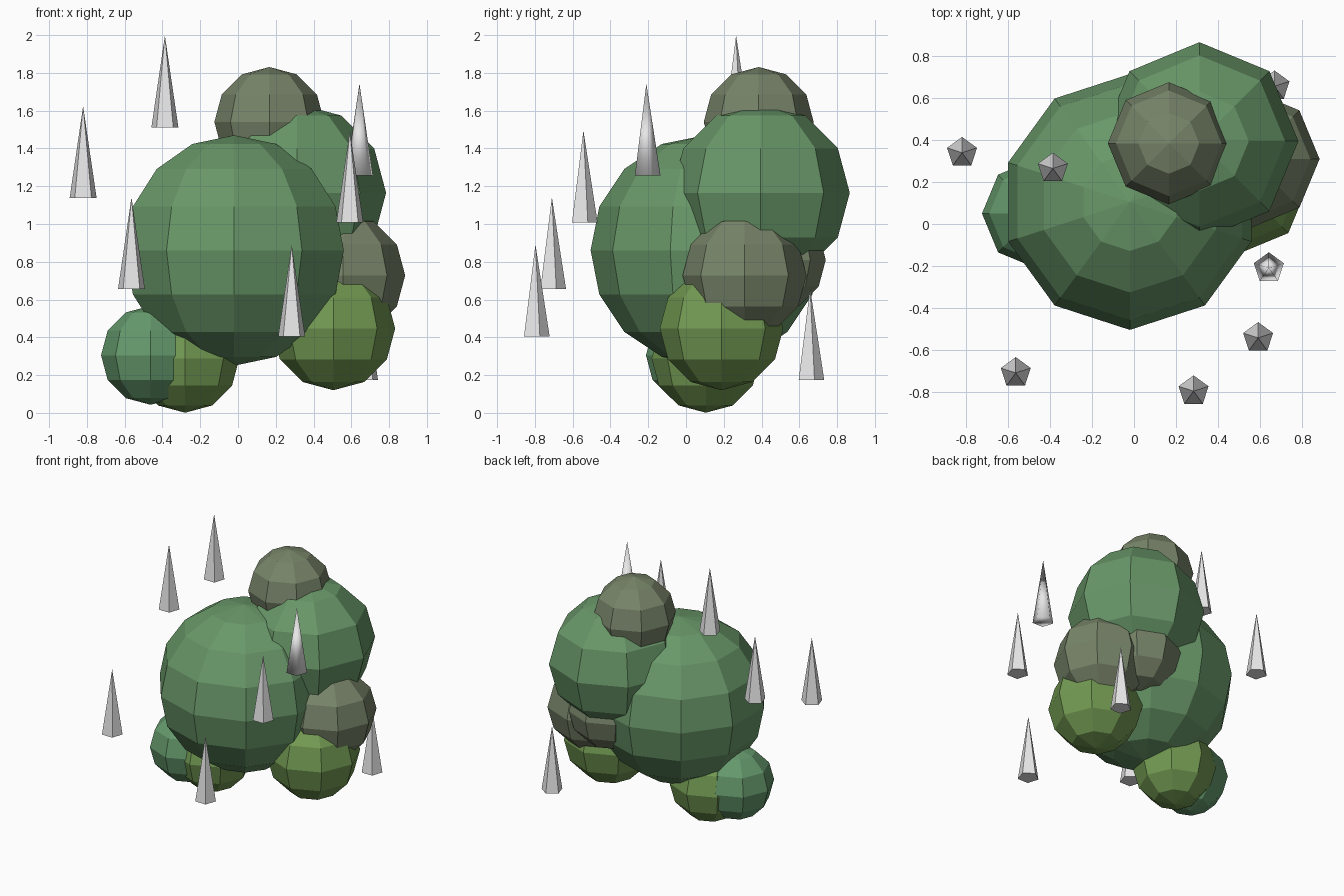
import bpy

cube = bpy.data.objects.get("Cube")
if cube:
    bpy.data.objects.remove(cube, do_unlink=True)


def material(name, rgb):
    mat = bpy.data.materials.new(name)
    mat.use_nodes = True
    mat.diffuse_color = (*rgb, 1)
    mat.node_tree.nodes["Principled BSDF"].inputs["Base Color"].default_value = (*rgb, 1)
    return mat


leaf_green = material("leaf green", (0.14, 0.31, 0.14))
cool_green = material("cool green", (0.13, 0.32, 0.15))
olive = material("olive green", (0.17, 0.32, 0.085))
moss_grey = material("moss grey", (0.185, 0.23, 0.14))
pale_grey = material("pale grey", (0.8, 0.8, 0.8))


def finish(name, mat):
    obj = bpy.context.object
    obj.name = name
    obj.data.materials.append(mat)
    return obj


def clump(name, mat, centre, radius, segments=8, rings=6):
    bpy.ops.mesh.primitive_uv_sphere_add(segments=segments, ring_count=rings,
                                         radius=radius, location=centre)
    return finish(name, mat)


def spike(name, x, y, base, height=0.486):
    bpy.ops.mesh.primitive_cone_add(vertices=5, radius1=0.075, radius2=0, depth=height,
                                    location=(x, y, base + height / 2))
    return finish(name, pale_grey)


# Foliage clumps
clump("main_clump", leaf_green, (-0.02, 0.105, 0.86), 0.61, 10, 8)
clump("upper_clump", leaf_green, (0.312, 0.395, 1.165), 0.472)
clump("top_clump", moss_grey, (0.166, 0.385, 1.54), 0.291)
clump("side_moss_clump", moss_grey, (0.557, 0.31, 0.728), 0.328)
clump("back_moss_clump", moss_grey, (0.33, 0.46, 0.81), 0.28)
clump("side_olive_clump", olive, (0.505, 0.188, 0.447), 0.327)
clump("bottom_olive_clump", olive, (-0.28, 0.105, 0.288), 0.287)
clump("bottom_green_clump", cool_green, (-0.463, 0.05, 0.305), 0.262)

# Floating five-sided spikes: x, y and base height
for i, place in enumerate([(-0.82, 0.34, 1.138), (-0.387, 0.265, 1.512),
                           (-0.564, -0.71, 0.655), (0.284, -0.797, 0.405),
                           (0.592, -0.543, 1.008), (0.67, 0.657, 0.173)]):
    spike(f"spike_{i + 1}", *place)

# One spike is smooth shaded
spike("smooth_spike", 0.643, -0.21, 1.257)
bpy.ops.object.shade_smooth()
